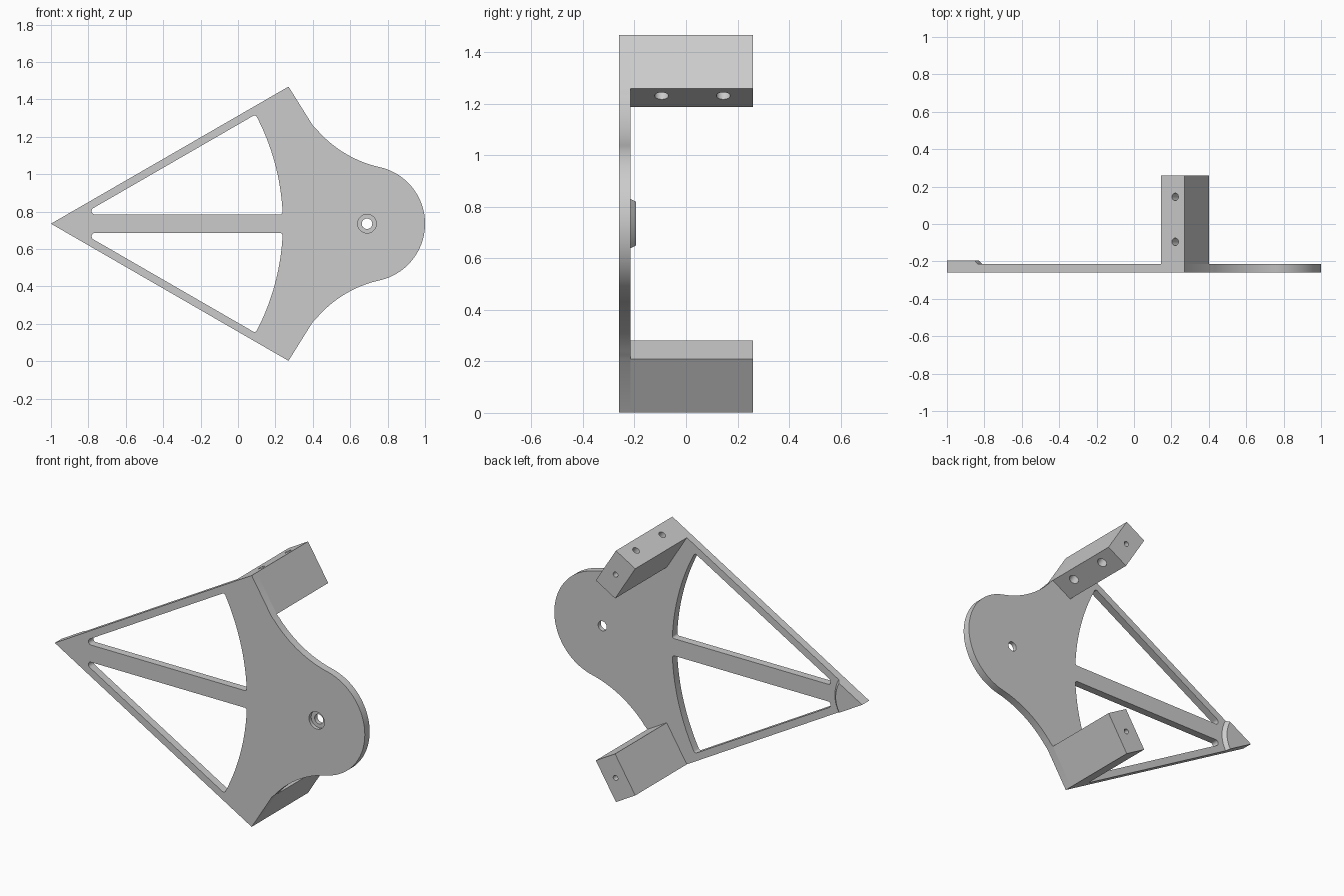
import bpy, bmesh, math
from mathutils import Vector, Matrix

MID = 0.735                      # height of the symmetry axis
TIP = Vector((-1.0, 0.0))        # plate tip, in (x, height above MID)
FRONT, BACK, END = -0.26, -0.215, 0.26

if "Cube" in bpy.data.objects:
    bpy.data.objects.remove(bpy.data.objects["Cube"], do_unlink=True)

grey = bpy.data.materials.new("plain grey")
grey.use_nodes = True
grey.diffuse_color = (0.6, 0.6, 0.6, 1)
grey.node_tree.nodes["Principled BSDF"].inputs["Base Color"].default_value = grey.diffuse_color


def finish(name, bm):
    bmesh.ops.recalc_face_normals(bm, faces=bm.faces)
    mesh = bpy.data.meshes.new(name)
    bm.to_mesh(mesh)
    bm.free()
    mesh.materials.append(grey)
    obj = bpy.data.objects.new(name, mesh)
    bpy.context.collection.objects.link(obj)
    return obj


def arc(centre, r, a0, a1, n):
    """Points along an arc, angles in degrees."""
    angles = [math.radians(a0 + (a1 - a0) * i / n) for i in range(n + 1)]
    return [Vector((centre[0] + r * math.cos(a), centre[1] + r * math.sin(a))) for a in angles]


def prism(name, pts, y0, y1, side=1, corners=(), round_by=0.0, taper=1.0):
    """Extrude a front-view profile along y; side=-1 flips it below the axis."""
    bm = bmesh.new()
    verts = [bm.verts.new((p[0], y0, MID + side * p[1])) for p in pts]
    face = bm.faces.new(verts)
    if corners:
        bmesh.ops.bevel(bm, geom=[verts[i] for i in corners], offset=round_by,
                        segments=5, profile=0.5, affect='VERTICES', clamp_overlap=True)
        face = bm.faces[:][0]
    out = bmesh.ops.extrude_face_region(bm, geom=[face])
    for v in [g for g in out["geom"] if isinstance(g, bmesh.types.BMVert)]:
        v.co = (TIP.x + (v.co.x - TIP.x) * taper, y1, MID + (v.co.z - MID) * taper)
    return finish(name, bm)


def rod(p0, p1, r):
    """Round cutter between two points."""
    p0, p1 = Vector(p0), Vector(p1)
    d = p1 - p0
    turn = d.to_track_quat('Z', 'Y').to_matrix().to_4x4()
    bm = bmesh.new()
    bmesh.ops.create_cone(bm, cap_ends=True, segments=32, radius1=r, radius2=r, depth=d.length,
                          matrix=Matrix.Translation((p0 + p1) / 2) @ turn)
    return finish("cutter", bm)


def cut(obj, cutters):
    bpy.context.view_layer.objects.active = obj
    for c in cutters:
        mod = obj.modifiers.new("cut", 'BOOLEAN')
        mod.operation, mod.solver, mod.object = 'DIFFERENCE', 'EXACT', c
        bpy.ops.object.modifier_apply(modifier=mod.name)
        bpy.data.objects.remove(c, do_unlink=True)


# Plate outline: straight flank, block end, hollow sweep, round lobe
lobe, lobe_r, sweep_r = Vector((0.69, 0.0)), 0.31, 0.62
join = math.radians(77.5)
sweep = lobe + (lobe_r + sweep_r) * Vector((math.cos(join), math.sin(join)))
corner, inner = Vector((0.27, 0.733)), Vector((0.40, 0.525))
start = math.degrees(math.atan2(inner.y - sweep.y, inner.x - sweep.x)) % 360
upper = [corner, inner] + arc(sweep, sweep_r, start, 257.5, 20)[1:]
upper += arc(lobe, lobe_r, 77.5, 0, 24)[1:]
lower = [Vector((p.x, -p.y)) for p in reversed(upper[:-1])]
plate = prism("plate", [TIP] + upper + lower, FRONT, BACK)

# Two windows with rounded corners, either side of the centre bar
window = [Vector((-0.78, 0.05))] + arc(TIP, 1.24, 2.31, 28.1, 16) + [Vector((-0.785, 0.077))]
last = len(window) - 1
cutters = [prism("cutter", window, FRONT - 0.1, BACK + 0.1, s, (0, 1, last - 1, last), 0.02)
           for s in (1, -1)]
# Pivot hole, counterbored from the front
cutters.append(rod((lobe.x, -0.4, MID), (lobe.x, 0, MID), 0.028))
cutters.append(rod((lobe.x, -0.4, MID), (lobe.x, FRONT + 0.02, MID), 0.05))
cut(plate, cutters)

# Raised pad on the back of the tip, with a sloping curved edge
pad = prism("tip_pad", [TIP] + arc(TIP, 0.19, -30, 30, 16), BACK, BACK + 0.02, taper=0.9)

# Mounting blocks standing back from the plate
along = Vector((-0.866, -0.5)) * 0.144
profile = [corner, inner, inner + along, corner + along]
centre = sum(profile, Vector((0, 0))) / 4
blocks = []
for name, side in (("upper_block", 1), ("lower_block", -1)):
    block = prism(name, profile, BACK, END, side)
    z = MID + side * centre.y
    holes = [rod((centre.x, END - 0.1, z), (centre.x, END + 0.1, z), 0.015)]
    if side == 1:
        # Stepped screw holes through the upper block
        a = corner + along * 0.4
        d = (inner - corner).normalized()
        for y in (-0.095, 0.145):
            at = lambda t: (a.x + d.x * t, y, MID + a.y + d.y * t)
            holes += [rod(at(-0.1), at(0.4), 0.02), rod(at(0.1), at(0.4), 0.027)]
    cut(block, holes)
    blocks.append(block)

# Smooth the curved walls, keep the edges crisp
bpy.ops.object.select_all(action='DESELECT')
for obj in [plate, pad] + blocks:
    obj.select_set(True)
bpy.context.view_layer.objects.active = plate
bpy.ops.object.shade_smooth_by_angle(angle=math.radians(25))
